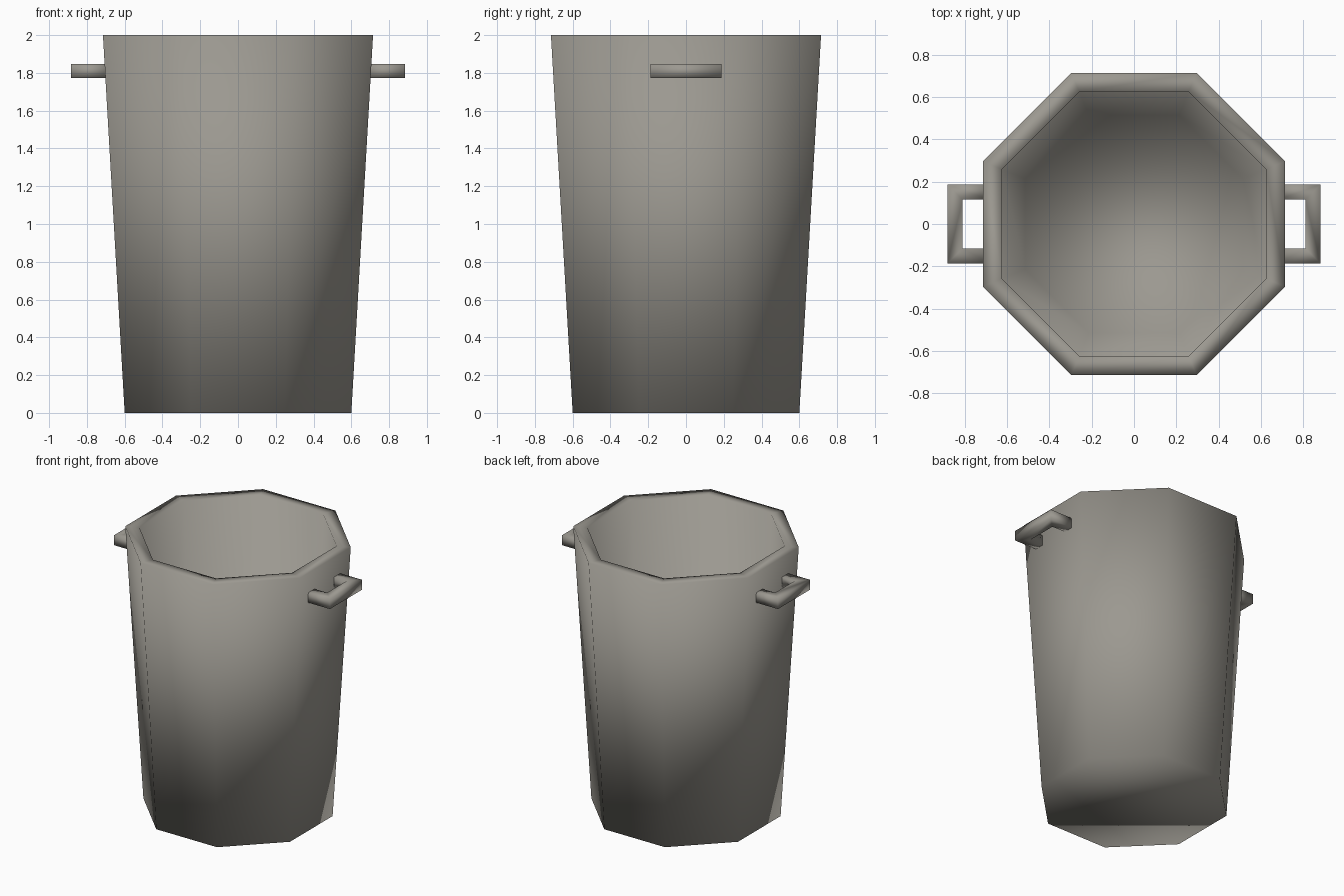
import bpy, bmesh, math

if "Cube" in bpy.data.objects:
    bpy.data.objects.remove(bpy.data.objects["Cube"])

# single warm grey material
grey = bpy.data.materials.new("warm_grey")
grey.diffuse_color = (0.33, 0.315, 0.28, 1)
grey.use_nodes = True
grey.node_tree.nodes["Principled BSDF"].inputs["Base Color"].default_value = grey.diffuse_color


def finish(bm, name):
    bmesh.ops.recalc_face_normals(bm, faces=bm.faces[:])
    for f in bm.faces:
        f.smooth = True
    me = bpy.data.meshes.new(name)
    bm.to_mesh(me)
    bm.free()
    me.materials.append(grey)
    ob = bpy.data.objects.new(name, me)
    bpy.context.collection.objects.link(ob)
    return ob


def octagon(bm, apothem, z):
    r = apothem / math.cos(math.pi / 8)
    angles = [math.pi / 8 + i * math.pi / 4 for i in range(8)]
    return [bm.verts.new((r * math.cos(a), r * math.sin(a), z)) for a in angles]


def bridge(bm, a, b):
    n = len(a)
    for i in range(n):
        j = (i + 1) % n
        bm.faces.new((a[i], a[j], b[j], b[i]))


# can body: tapered octagonal shell with a flat rim and an inner floor
bm = bmesh.new()
rings = [octagon(bm, a, z) for a, z in
         ((0.6, 0), (0.715, 2.0), (0.625, 2.0), (0.515, 0.09))]
for a, b in zip(rings, rings[1:]):
    bridge(bm, a, b)
bm.faces.new(rings[0])
bm.faces.new(rings[-1])
finish(bm, "can_body")


# side handles: square bar bent into a U, ends sunk into the wall
def handle(name, side):
    bm = bmesh.new()
    outer = [(0.68, -0.187), (0.883, -0.187), (0.883, 0.187), (0.68, 0.187)]
    inner = [(0.68, -0.115), (0.81, -0.115), (0.81, 0.115), (0.68, 0.115)]
    sections = []
    for o, i in zip(outer, inner):
        sections.append([bm.verts.new((side * p[0], p[1], z))
                         for p, z in ((o, 1.773), (o, 1.847), (i, 1.847), (i, 1.773))])
    for a, b in zip(sections, sections[1:]):
        bridge(bm, a, b)
    bm.faces.new(sections[0])
    bm.faces.new(sections[-1])
    finish(bm, name)


handle("right_handle", 1)
handle("left_handle", -1)
